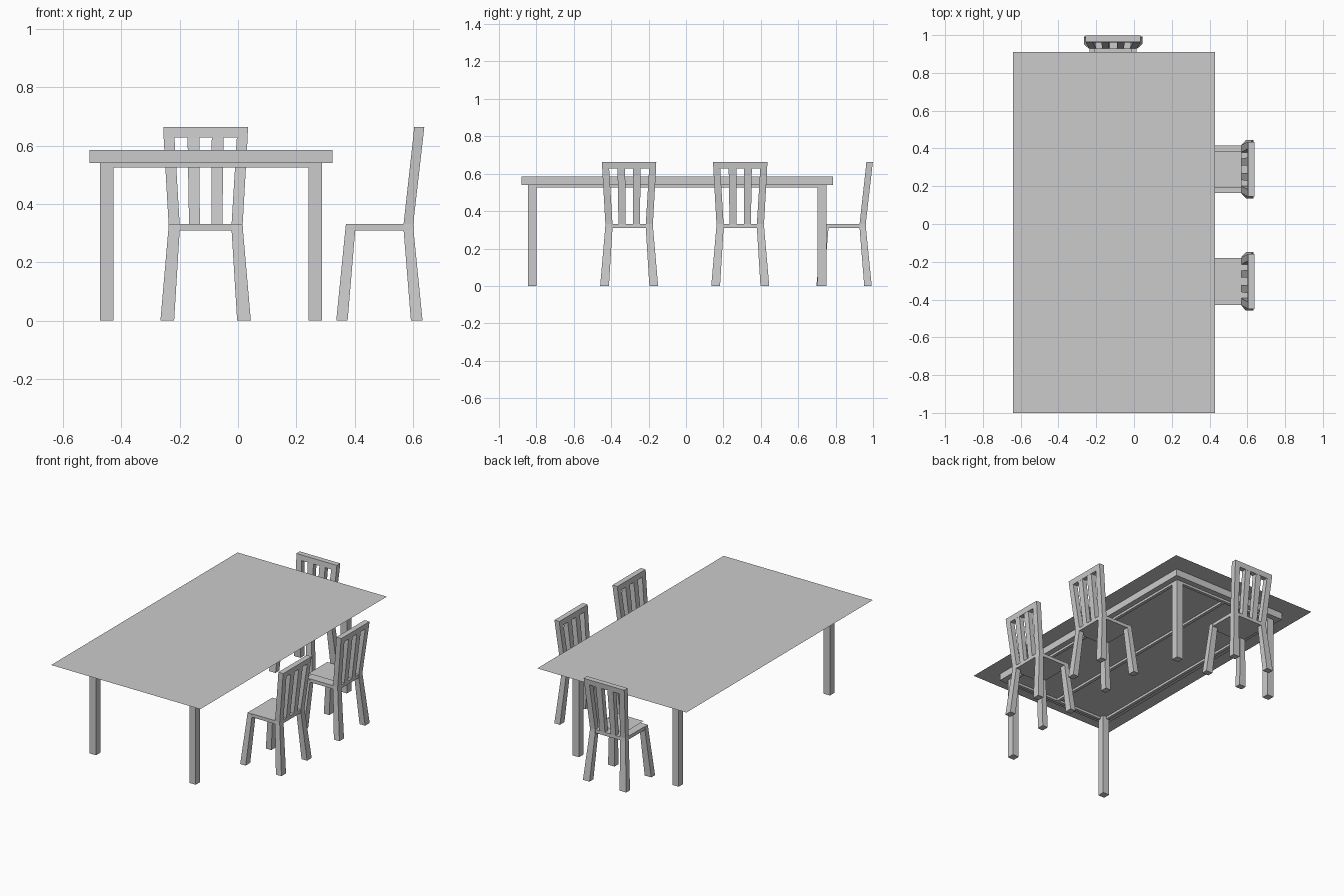
import bpy, bmesh
from math import pi
from mathutils import Matrix

if "Cube" in bpy.data.objects:
    bpy.data.objects.remove(bpy.data.objects["Cube"])


def finish(name, bm, m=None):
    if m is not None:
        bm.transform(m)
    bmesh.ops.recalc_face_normals(bm, faces=bm.faces)
    me = bpy.data.meshes.new(name)
    bm.to_mesh(me)
    bm.free()
    ob = bpy.data.objects.new(name, me)
    bpy.context.collection.objects.link(ob)
    return ob


def loft(name, sections, m=None):
    """Prism through rectangles (x0, x1, y0, y1, z) stacked in z."""
    bm = bmesh.new()
    rings = []
    for x0, x1, y0, y1, z in sections:
        rings.append([bm.verts.new(p) for p in
                      ((x0, y0, z), (x1, y0, z), (x1, y1, z), (x0, y1, z))])
    for a, b in zip(rings, rings[1:]):
        for i in range(4):
            j = (i + 1) % 4
            bm.faces.new((a[i], a[j], b[j], b[i]))
    bm.faces.new(rings[0])
    bm.faces.new(rings[-1])
    return finish(name, bm, m)


def box(name, x0, x1, y0, y1, z0, z1, m=None):
    return loft(name, [(x0, x1, y0, y1, z0), (x0, x1, y0, y1, z1)], m)


def sheet(name, x0, x1, y0, y1, z, m=None):
    bm = bmesh.new()
    bm.faces.new([bm.verts.new(p) for p in
                  ((x0, y0, z), (x1, y0, z), (x1, y1, z), (x0, y1, z))])
    return finish(name, bm, m)


# Table: thin overhanging top, slab frame, shallow apron, legs
sheet("table_top", -0.64, 0.43, -1.0, 0.91, 0.587)
box("table_frame", -0.51, 0.324, -0.88, 0.787, 0.54, 0.585)
X0, X1, Y0, Y1 = -0.473, 0.288, -0.845, 0.75
T = 0.02
for n, x0, x1, y0, y1 in (("left", X0, X0 + T, Y0, Y1), ("right", X1 - T, X1, Y0, Y1),
                          ("front", X0 + T, X1 - T, Y0, Y0 + T),
                          ("back", X0 + T, X1 - T, Y1 - T, Y1),
                          ("centre", -0.103, -0.083, Y0 + T, Y1 - T)):
    box("apron_" + n, x0, x1, y0, y1, 0.525, 0.54)
L = 0.046
for x in (X0, X1 - L):
    for y in (Y0, Y1 - L):
        box("table_leg", x, x + L, y, y + L, 0, 0.54)


def chair(m, pad):
    # seat board
    box("seat", 0.37, 0.60, -0.125, 0.125, 0.309, 0.331, m)
    if pad:
        sheet("seat_pad", 0.37, 0.57, -0.097, 0.097, 0.347, m)
    for s in (-1, 1):
        # splayed front leg
        loft("front_leg", [(0.337, 0.376, s * 0.108, s * 0.155, 0),
                           (0.368, 0.402, s * 0.089, s * 0.128, 0.31),
                           (0.370, 0.400, s * 0.089, s * 0.127, 0.331)], m)
        # back leg running up into the back post
        loft("back_leg", [(0.593, 0.633, s * 0.108, s * 0.155, 0),
                          (0.568, 0.602, s * 0.089, s * 0.128, 0.31),
                          (0.568, 0.601, s * 0.089, s * 0.127, 0.331),
                          (0.601, 0.635, s * 0.107, s * 0.144, 0.628)], m)
        # back slat
        loft("back_slat", [(0.569, 0.600, s * 0.020, s * 0.057, 0.331),
                           (0.602, 0.634, s * 0.021, s * 0.062, 0.628)], m)
    # top rail
    loft("top_rail", [(0.601, 0.635, -0.144, 0.144, 0.628),
                      (0.604, 0.639, -0.145, 0.145, 0.663)], m)


# Two chairs on the right side, one at the back end
chair(Matrix.Translation((0, -0.304, 0)), False)
chair(Matrix.Translation((0, 0.29, 0)), True)
chair(Matrix.Translation((-0.111, 0.36, 0)) @ Matrix.Rotation(pi / 2, 4, 'Z'), True)
